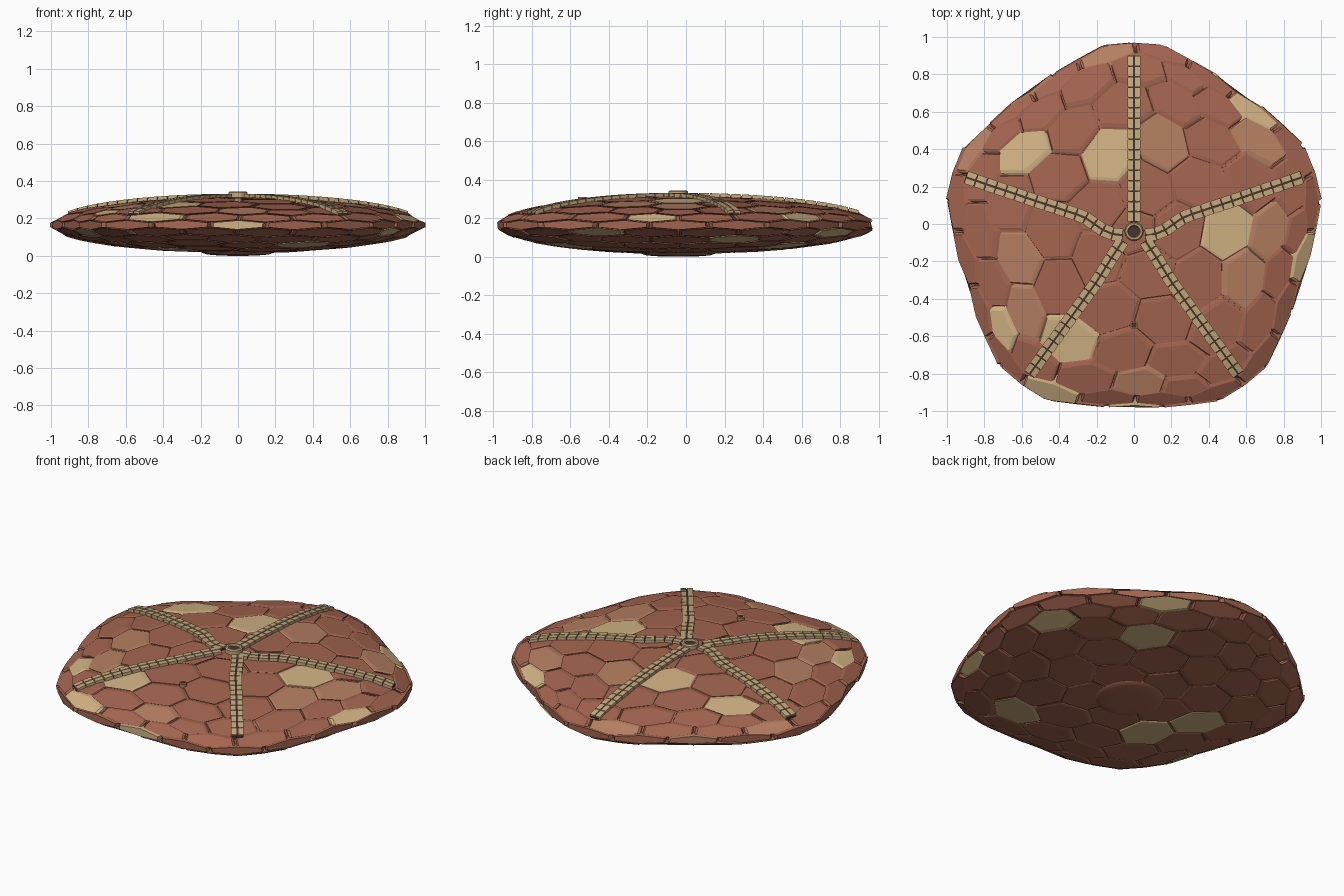
import bpy, bmesh, math, random
from mathutils import Vector

if "Cube" in bpy.data.objects:
    bpy.data.objects.remove(bpy.data.objects["Cube"])

random.seed(4)
CY, ZC, ZH = -0.04, 0.165, 0.15


def material(name, rgb):
    m = bpy.data.materials.new(name)
    m.diffuse_color = (*rgb, 1)
    m.use_nodes = True
    m.node_tree.nodes["Principled BSDF"].inputs["Base Color"].default_value = m.diffuse_color
    return m


BROWN = material("brown", (0.37, 0.13, 0.08))
TAN = material("tan", (0.46, 0.21, 0.12))
LIGHT = material("light_tan", (0.64, 0.45, 0.23))
ARM = material("arm_tan", (0.56, 0.40, 0.21))
DARK = material("dark", (0.07, 0.035, 0.025))


def radius(x, y):
    # rounded pentagon outline
    return 0.977 + 0.043 * math.cos(5 * (math.atan2(y, x) - math.pi / 2))


def warp(p):
    # unit sphere -> flattened pentagonal lens
    r = radius(p.x, p.y)
    return Vector((p.x * r, p.y * r + CY, ZC + ZH * p.z))


def surface(x, y):
    q = math.hypot(x, y - CY) / radius(x, y - CY)
    return ZC + ZH * math.sqrt(max(0, 1 - q * q))


def finish(bm, name, mat, smooth=False):
    bmesh.ops.recalc_face_normals(bm, faces=bm.faces)
    me = bpy.data.meshes.new(name)
    bm.to_mesh(me)
    bm.free()
    ob = bpy.data.objects.new(name, me)
    bpy.context.collection.objects.link(ob)
    me.materials.append(mat)
    for f in me.polygons:
        f.use_smooth = smooth
    return ob


def loft(bm, rings):
    # closed rings bridged and capped at both ends
    vs = [[bm.verts.new(p) for p in ring] for ring in rings]
    n = len(vs[0])
    for a, b in zip(vs, vs[1:]):
        for i in range(n):
            bm.faces.new((a[i], a[(i + 1) % n], b[(i + 1) % n], b[i]))
    bm.faces.new(vs[0][::-1])
    bm.faces.new(vs[-1])


def lathe(name, mat, profile, x, y, n=24, smooth=False):
    bm = bmesh.new()
    loft(bm, [[(x + r * math.cos(t * math.tau / n), y + r * math.sin(t * math.tau / n), z)
               for t in range(n)] for r, z in profile])
    return finish(bm, name, mat, smooth)


# core under the plates
core = bmesh.new()
bmesh.ops.create_icosphere(core, subdivisions=4, radius=0.962)
for v in core.verts:
    v.co = warp(v.co)
finish(core, "body_core", BROWN, True)

# hexagonal plates: the dual cells of an icosphere
cells = bmesh.new()
bmesh.ops.create_icosphere(cells, subdivisions=3, radius=1)
cells.verts.ensure_lookup_table()


def nearest(x, y, top):
    ok = [v for v in cells.verts if (v.co.z > -0.05 if top else v.co.z < -0.05)]
    return min(ok, key=lambda v: (warp(v.co).xy - Vector((x, y))).length).index


light_top = [(-.15, .38), (-.58, .38), (.55, .62), (.52, -.02), (-.7, -.58),
             (-.36, -.65), (-.42, -.9), (.92, -.2), (0, -.97)]
light_low = [(.86, .27), (.5, .75), (.39, .54), (.35, -.5), (-.35, -.21),
             (-.46, .08), (-.85, -.35), (.82, -.4)]
tan_top = [(.22, .45), (.65, .45), (.78, -.05), (.52, -.3), (-.6, -.15),
           (-.58, -.45), (-.2, .9), (-.88, .38), (.05, -.83), (-.5, .72)]
light = {nearest(*p, True) for p in light_top} | {nearest(*p, False) for p in light_low}
tans = {nearest(*p, True) for p in tan_top} - light

groups = {"plates": (bmesh.new(), BROWN), "tan_plates": (bmesh.new(), TAN),
          "light_plates": (bmesh.new(), LIGHT)}
for v in cells.verts:
    n = v.co.normalized()
    u = n.orthogonal().normalized()
    w = n.cross(u)
    corners = [f.calc_center_median().normalized() for f in v.link_faces]
    corners.sort(key=lambda c: math.atan2(c.dot(w), c.dot(u)))
    s = 1.008 + random.uniform(-0.008, 0.008)
    key = "light_plates" if v.index in light else "tan_plates" if v.index in tans else "plates"
    rings = [[warp(n.lerp(c, k) * h * s) for c in corners]
             for k, h in ((.96, .94), (.96, .982), (.89, 1.0))]
    loft(groups[key][0], rings)
for name, (bm, mat) in groups.items():
    finish(bm, name, mat)
cells.free()


# arms: double rows of small blocks that follow the surface
def resample(path, step):
    pts = [Vector(p) for p in path]
    total = sum((b - a).length for a, b in zip(pts, pts[1:]))
    count = round(total / step)
    out = []
    for i in range(count + 1):
        d = total * i / count
        for a, b in zip(pts, pts[1:]):
            l = (b - a).length
            if d <= l + 1e-6:
                out.append(a.lerp(b, d / l))
                break
            d -= l
    return out


def strip_block(bm, a, na, b, nb, s0, s1, lo, hi):
    quad = [a + na * s0, a + na * s1, b + nb * s1, b + nb * s0]
    loft(bm, [[(p.x, p.y, surface(p.x, p.y) + h) for p in quad] for h in (lo, hi)])


def arm(name, path):
    pts = resample(path, 0.056)
    nor = []
    for i in range(len(pts)):
        t = (pts[min(i + 1, len(pts) - 1)] - pts[max(i - 1, 0)]).normalized()
        nor.append(Vector((-t.y, t.x)))
    blocks, bed = bmesh.new(), bmesh.new()
    for i in range(len(pts) - 1):
        a, b, na, nb = pts[i], pts[i + 1], nor[i], nor[i + 1]
        strip_block(bed, a, na, b, nb, -0.03, 0.03, -0.012, 0.009)
        a2, b2 = a.lerp(b, 0.05), a.lerp(b, 0.95)
        for s0, s1 in ((-0.035, -0.003), (0.003, 0.035)):
            strip_block(blocks, a2, na, b2, nb, s0, s1, -0.015, 0.017)
    finish(blocks, name, ARM)
    finish(bed, name + "_groove", DARK)


arm("back_arm", [(0, 0.01), (0, 0.9)])
for side, m in (("right", 1), ("left", -1)):
    arm(side + "_arm", [(m * x, y) for x, y in
                        ((.06, -.06), (.14, -.05), (.27, .04), (.5, .115), (.9, .25))])
    arm("front_" + side + "_arm", [(m * x, y) for x, y in
                                   ((.06, -.09), (.12, -.18), (.2, -.31), (.56, -.805))])

# central mouth and small vent
lathe("mouth_ring", ARM, [(.05, .30), (.05, .338), (.044, .345), (.034, .345), (.028, .328)], 0, CY)
lathe("mouth_hole", DARK, [(.033, .32), (.033, .335), (.02, .333)], 0, CY)
vz = surface(0, -.54)
lathe("vent_ring", TAN, [(.022, vz - .02), (.022, vz + .018), (.014, vz + .018), (.012, vz + .01)], 0, -.54, 12)
lathe("vent_hole", DARK, [(.014, vz), (.014, vz + .016)], 0, -.54, 12)

# attachment disc underneath
lathe("base_disc", BROWN, [(.2, .05), (.203, .026), (.19, .015), (.165, .007), (.12, .003), (.05, 0)],
      0, CY, 40, True)
